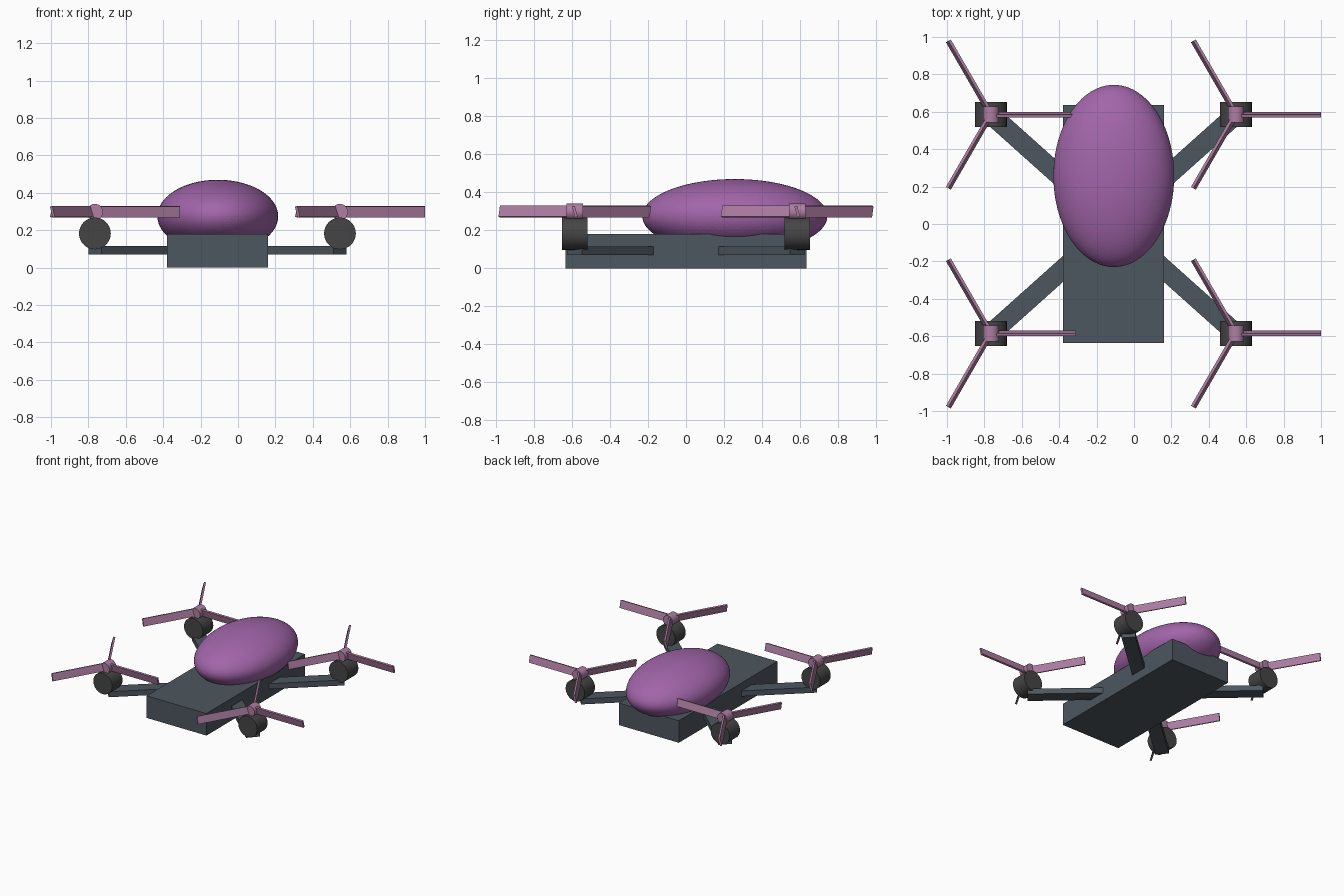
import bpy, math
from mathutils import Matrix, Vector

if "Cube" in bpy.data.objects:
    bpy.data.objects.remove(bpy.data.objects["Cube"])

CX = -0.11                    # symmetry plane of the airframe
RX, RY = 0.655, 0.585         # rotor offsets from the body centre


def mat(name, rgb):
    m = bpy.data.materials.new(name)
    m.diffuse_color = (*rgb, 1)
    m.use_nodes = True
    m.node_tree.nodes["Principled BSDF"].inputs["Base Color"].default_value = m.diffuse_color
    return m


frame_mat = mat("slate", (0.075, 0.095, 0.115))
motor_mat = mat("charcoal", (0.06, 0.06, 0.06))
dome_mat = mat("purple", (0.36, 0.13, 0.40))
rotor_mat = mat("mauve", (0.42, 0.21, 0.36))


def finish(name, m):
    ob = bpy.context.object
    ob.name = name
    ob.data.materials.append(m)
    return ob


def box(name, size, matrix, m):
    bpy.ops.mesh.primitive_cube_add(size=1)
    ob = finish(name, m)
    ob.data.transform(Matrix.Diagonal((*size, 1)))
    ob.matrix_world = matrix
    return ob


def cylinder_y(name, radius, length, loc, m, sides=32):
    bpy.ops.mesh.primitive_cylinder_add(vertices=sides, radius=radius, depth=length,
                                        location=loc, rotation=(math.pi / 2, 0, 0))
    ob = finish(name, m)
    bpy.ops.object.shade_smooth_by_angle(angle=math.radians(30))
    return ob


# Body slab
box("body", (0.54, 1.27, 0.18), Matrix.Translation((CX, 0, 0.09)), frame_mat)

# Egg-shaped canopy sunk into the slab
bpy.ops.mesh.primitive_ico_sphere_add(subdivisions=5, radius=1, location=(CX + 0.002, 0.257, 0.275))
canopy = finish("canopy", dome_mat)
canopy.data.transform(Matrix.Diagonal((0.323, 0.487, 0.195, 1)))

# Four arms, each with a motor, hub and three pitched blades
for sx, side in ((-1, "left"), (1, "right")):
    for sy, end in ((-1, "front"), (1, "back")):
        tag = f"{end}_{side}"
        x, y = CX + sx * RX, sy * RY
        tip = Vector((x, y, 0.093))
        root = Vector((CX + sx * 0.20, sy * 0.178, 0.093))
        d = tip - root
        box(f"{tag}_arm", (d.length, 0.104, 0.045),
            Matrix.Translation((tip + root) / 2) @ Matrix.Rotation(math.atan2(d.y, d.x), 4, 'Z'),
            frame_mat)
        cylinder_y(f"{tag}_motor", 0.085, 0.135, (x, y, 0.183), motor_mat)
        cylinder_y(f"{tag}_hub", 0.043, 0.085, (x, y, 0.298), rotor_mat, 24)
        for i in range(3):
            box(f"{tag}_blade_{i + 1}", (0.455, 0.015, 0.06),
                Matrix.Translation((x, y, 0.299))
                @ Matrix.Rotation(i * math.tau / 3, 4, 'Z')
                @ Matrix.Translation((0.2275, 0, 0))
                @ Matrix.Rotation(math.radians(15), 4, 'X'),
                rotor_mat)
